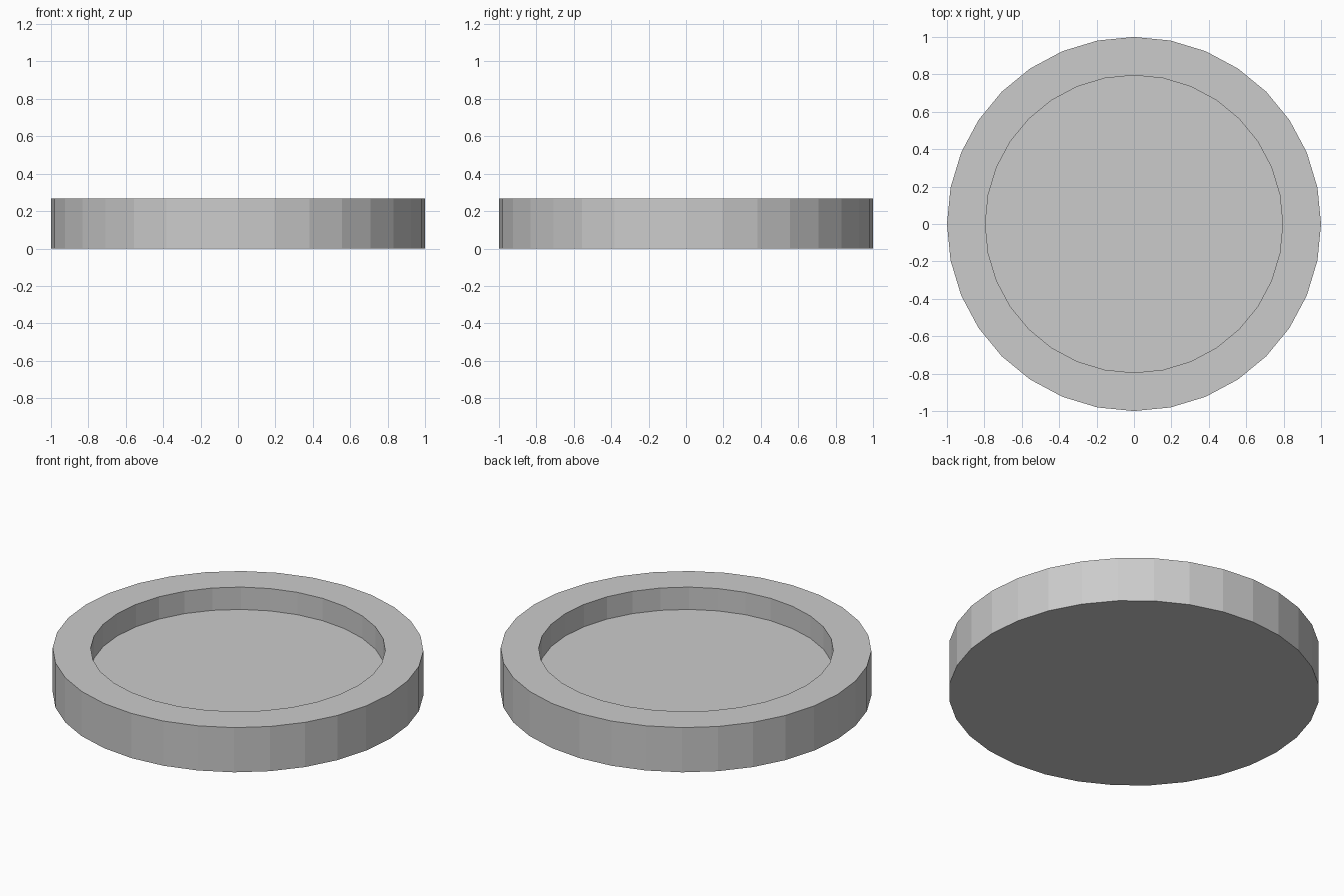
import bpy, bmesh
from math import cos, sin, tau

if "Cube" in bpy.data.objects:
    bpy.data.objects.remove(bpy.data.objects["Cube"])

SIDES = 32
HEIGHT, FLOOR = 0.266, 0.133
OUTER, INNER = 1.0, 0.795


def ring(bm, radius, z):
    return [bm.verts.new((radius * cos(tau * i / SIDES), radius * sin(tau * i / SIDES), z))
            for i in range(SIDES)]


# Shallow round tray: base, outer wall, rim, inner wall, recessed floor
bm = bmesh.new()
profile = [(OUTER, 0), (OUTER, HEIGHT), (INNER, HEIGHT), (INNER, FLOOR)]
rings = [ring(bm, r, z) for r, z in profile]
for a, b in zip(rings, rings[1:]):
    for i in range(SIDES):
        j = (i + 1) % SIDES
        bm.faces.new((a[i], a[j], b[j], b[i]))
bm.faces.new(rings[0][::-1])
bm.faces.new(rings[-1])

mesh = bpy.data.meshes.new("round_tray")
bm.to_mesh(mesh)
bm.free()
tray = bpy.data.objects.new("round_tray", mesh)
bpy.context.collection.objects.link(tray)
